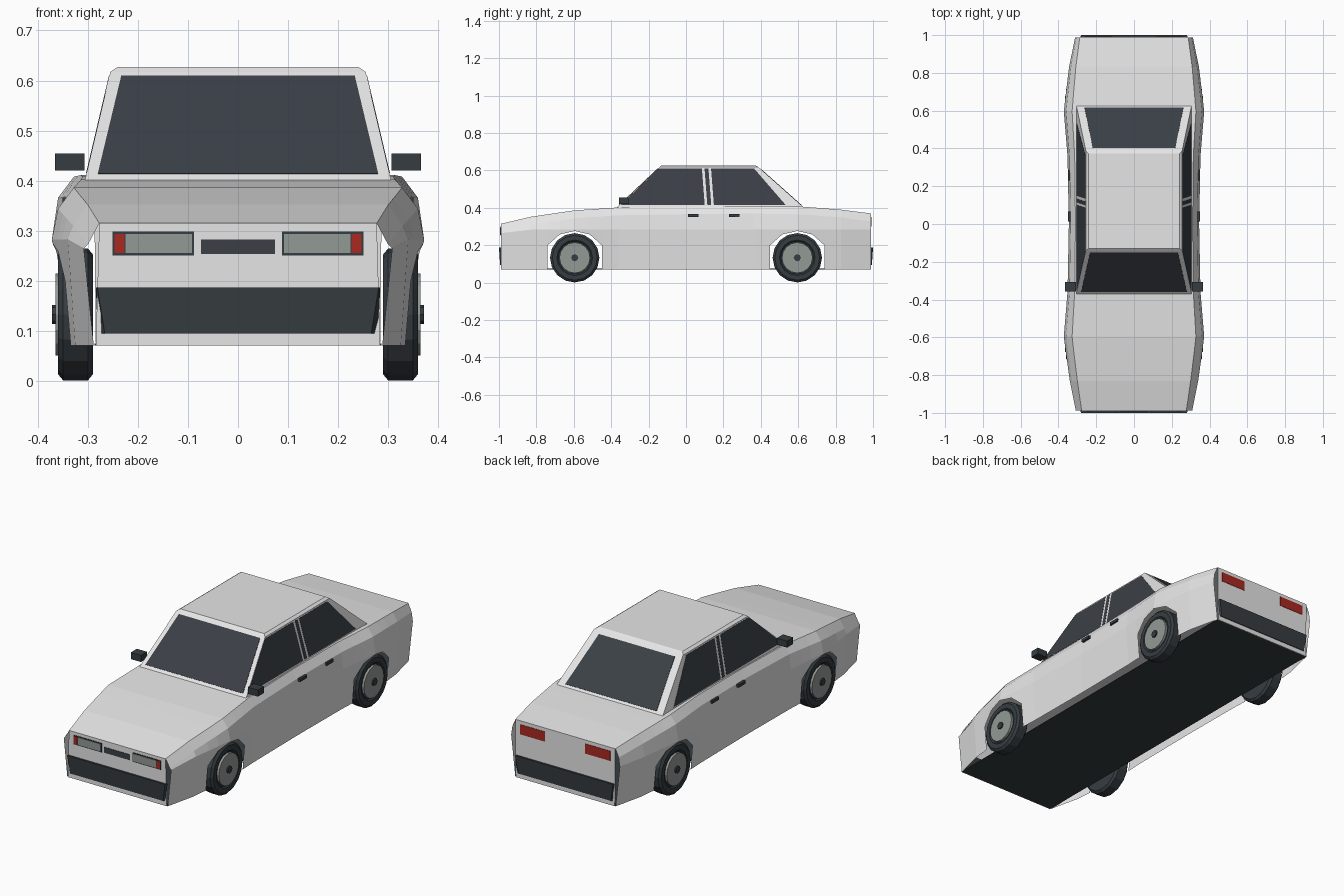
import bpy, bmesh, math
from mathutils import Vector

cube = bpy.data.objects.get("Cube")
if cube:
    bpy.data.objects.remove(cube, do_unlink=True)


def material(name, rgb):
    m = bpy.data.materials.new(name)
    m.use_nodes = True
    m.diffuse_color = (*rgb, 1)
    m.node_tree.nodes["Principled BSDF"].inputs["Base Color"].default_value = (*rgb, 1)
    return m


PAINT = material("light grey paint", (0.79, 0.79, 0.79))
GLASS = material("dark glass", (0.043, 0.051, 0.062))
TRIM = material("black trim", (0.037, 0.046, 0.053))
LENS = material("grey lens", (0.29, 0.32, 0.30))
RED = material("red lamp", (0.40, 0.022, 0.015))


def finish(name, bm, mat):
    bmesh.ops.remove_doubles(bm, verts=bm.verts, dist=1e-5)
    bmesh.ops.recalc_face_normals(bm, faces=bm.faces)
    mesh = bpy.data.meshes.new(name)
    bm.to_mesh(mesh)
    bm.free()
    mesh.materials.append(mat)
    ob = bpy.data.objects.new(name, mesh)
    bpy.context.collection.objects.link(ob)
    return ob


def loft(name, rings, mat, closed=True):
    """Join rings of points; closed rings also get end caps."""
    bm = bmesh.new()
    rows = [[bm.verts.new(p) for p in r] for r in rings]
    n = len(rows[0])
    for a, b in zip(rows, rows[1:]):
        for i in range(n if closed else n - 1):
            j = (i + 1) % n
            bm.faces.new((a[i], a[j], b[j], b[i]))
    if closed:
        bm.faces.new(rows[0][::-1])
        bm.faces.new(rows[-1])
    return finish(name, bm, mat)


def plate(name, pts, mat, half=0.002):
    """Thin plate centred on a flat polygon."""
    pts = [Vector(p) for p in pts]
    n = (pts[1] - pts[0]).cross(pts[2] - pts[1]).normalized() * half
    return loft(name, [[p - n for p in pts], [p + n for p in pts]], mat)


def box(name, x0, x1, y0, y1, z0, z1, mat):
    return loft(name, [[(x0, y0, z), (x1, y0, z), (x1, y1, z), (x0, y1, z)] for z in (z0, z1)], mat)


def lathe(name, profile, sign, y, z, mat, seg=16):
    rings = [[(sign * x, y + r * math.cos(2 * math.pi * i / seg),
               z + r * math.sin(2 * math.pi * i / seg)) for i in range(seg)] for x, r in profile]
    return loft(name, rings, mat)


# Body stations: y, top z, top half width, widest half width, sill half width
STATIONS = [
    (-0.988, 0.315, 0.277, 0.308, 0.288),
    (-0.83, 0.352, 0.300, 0.340, 0.325),
    (-0.60, 0.386, 0.328, 0.372, 0.348),
    (-0.36, 0.402, 0.314, 0.352, 0.338),
    (0.0, 0.408, 0.310, 0.345, 0.335),
    (0.36, 0.411, 0.314, 0.352, 0.338),
    (0.60, 0.408, 0.328, 0.372, 0.348),
    (0.83, 0.390, 0.308, 0.344, 0.325),
    (0.988, 0.370, 0.287, 0.312, 0.288),
]
SILL, AXLE, WHEEL_Z = 0.071, 0.595, 0.133
ARCH = [(-0.145, 0.2), (-0.08, 0.258), (0, 0.276), (0.08, 0.258), (0.145, 0.2)]


def station(y):
    for a, b in zip(STATIONS, STATIONS[1:]):
        if y <= b[0]:
            t = (y - a[0]) / (b[0] - a[0])
            return [p + (q - p) * t for p, q in zip(a, b)]
    return STATIONS[-1]


def section(y):
    _, zt, xt, xm, _ = station(y)
    return [(xt, y, zt), (xt + 0.72 * (xm - xt), y, zt - 0.042), (xm, y, min(0.283, zt - 0.05))]


def sill_point(y, z):
    _, zt, _, xm, xb = station(y)
    zm = min(0.283, zt - 0.05)
    return (xm + (xb - xm) * (zm - z) / (zm - SILL), y, z)


def mirror(p):
    return (-p[0], p[1], p[2])


# Hollow body shell: top, shoulders, and sides with wheel arches left open
arch_z = {round(c + d, 4): z for c in (-AXLE, AXLE) for d, z in ARCH}
ys = sorted({s[0] for s in STATIONS if abs(abs(s[0]) - 0.6) > 0.01} | set(arch_z))
upper = [[mirror(p) for p in section(y)[::-1]] + section(y) for y in ys]
loft("body_upper", upper, PAINT, closed=False)
for side in ("left", "right"):
    bm = bmesh.new()
    for a, b in zip(ys, ys[1:]):
        in_arch = abs(abs((a + b) / 2) - AXLE) < 0.145
        za, zb = (arch_z[a], arch_z[b]) if in_arch else (SILL, SILL)
        quad = [section(a)[2], section(b)[2], sill_point(b, zb), sill_point(a, za)]
        if side == "right":
            quad = [mirror(p) for p in quad]
        bm.faces.new([bm.verts.new(p) for p in quad])
    finish(side + "_side_panel", bm, PAINT)

# Nose and tail panels, floor
for name, s in (("nose_panel", STATIONS[0]), ("tail_panel", STATIONS[-1])):
    y, zt, xt = s[:3]
    plate(name, [(-xt, y, zt), (xt, y, zt), (0.284, y, SILL), (-0.284, y, SILL)], PAINT)
box("floor", -0.287, 0.287, -0.986, 0.986, SILL, SILL + 0.004, TRIM)

# Bumpers, undercut and narrowing toward the bottom
for name, s in (("front_bumper", -1), ("rear_bumper", 1)):
    loft(name, [[(-w, s * 0.985, z), (w, s * 0.985, z), (v, s * y, z), (-v, s * y, z)]
                for z, w, v, y in ((0.095, 0.280, 0.266, 0.994), (0.187, 0.284, 0.281, 1.0))], TRIM)

# Cabin with a slightly bevelled roof
Z0, Z1 = 0.400, 0.617


def ring(w, y0, y1, z):
    return [(-w, y0, z), (w, y0, z), (w, y1, z), (-w, y1, z)]


loft("cabin", [ring(0.306, -0.372, 0.632, Z0), ring(0.255, -0.142, 0.388, Z1),
               ring(0.241, -0.130, 0.372, 0.627)], PAINT)


def slope(z, a, b):
    return a + (b - a) * (z - Z0) / (Z1 - Z0)


# Windscreen and rear window
for name, a, b, w0, w1, z0, z1 in (("windscreen", -0.372, -0.142, 0.280, 0.233, 0.413, 0.609),
                                   ("rear_window", 0.632, 0.388, 0.262, 0.218, 0.415, 0.605)):
    ya, yb = slope(z0, a, b), slope(z1, a, b)
    plate(name, [(-w0, ya, z0), (w0, ya, z0), (w1, yb, z1), (-w1, yb, z1)], GLASS)

# Side glass: bottom front, bottom rear, top rear, top front
SIDE_GLASS = {
    "front_side_window": (-0.350, 0.100, 0.085, -0.147),
    "door_pillar": (0.114, 0.135, 0.120, 0.099),
    "rear_side_window": (0.149, 0.533, 0.364, 0.134),
}
for side, s in (("left", 1), ("right", -1)):
    for name, yy in SIDE_GLASS.items():
        zz = (0.415, 0.415, 0.610, 0.610)
        plate(f"{side}_{name}", [(s * slope(z, 0.306, 0.255), y, z) for y, z in zip(yy, zz)],
              GLASS, 0.001)

    # Mirrors and door handles
    box(side + "_mirror", s * 0.307, s * 0.365, -0.358, -0.308, 0.420, 0.454, TRIM)
    for name, y in (("front", 0.012), ("rear", 0.230)):
        box(f"{side}_{name}_door_handle", s * 0.330, s * 0.350, y, y + 0.055, 0.351, 0.366, TRIM)

    # Wheels: tyre, hub disc and centre cap
    for name, y in (("front", -AXLE), ("rear", AXLE)):
        lathe(f"{side}_{name}_tyre", [(0.290, 0.120), (0.300, 0.132), (0.349, 0.132), (0.359, 0.120),
                                      (0.359, 0.095), (0.352, 0.088)], s, y, WHEEL_Z, TRIM)
        lathe(f"{side}_{name}_hub", [(0.345, 0.082), (0.364, 0.082)], s, y, WHEEL_Z, LENS)
        lathe(f"{side}_{name}_cap", [(0.360, 0.019), (0.371, 0.019)], s, y, WHEEL_Z, TRIM, 8)

    # Lamps
    for name, x0, x1, y, z0, z1, mat in (
            ("headlamp_frame", 0.088, 0.251, -0.990, 0.251, 0.299, TRIM),
            ("headlamp", 0.092, 0.225, -0.992, 0.256, 0.294, LENS),
            ("indicator", 0.227, 0.247, -0.992, 0.256, 0.294, RED),
            ("tail_lamp", 0.116, 0.259, 0.990, 0.300, 0.351, RED)):
        plate(f"{side}_{name}", [(s * x0, y, z0), (s * x1, y, z0), (s * x1, y, z1), (s * x0, y, z1)], mat)

# Grille
plate("grille", [(-0.074, -0.990, 0.254), (0.074, -0.990, 0.254),
                 (0.074, -0.990, 0.283), (-0.074, -0.990, 0.283)], GLASS)
